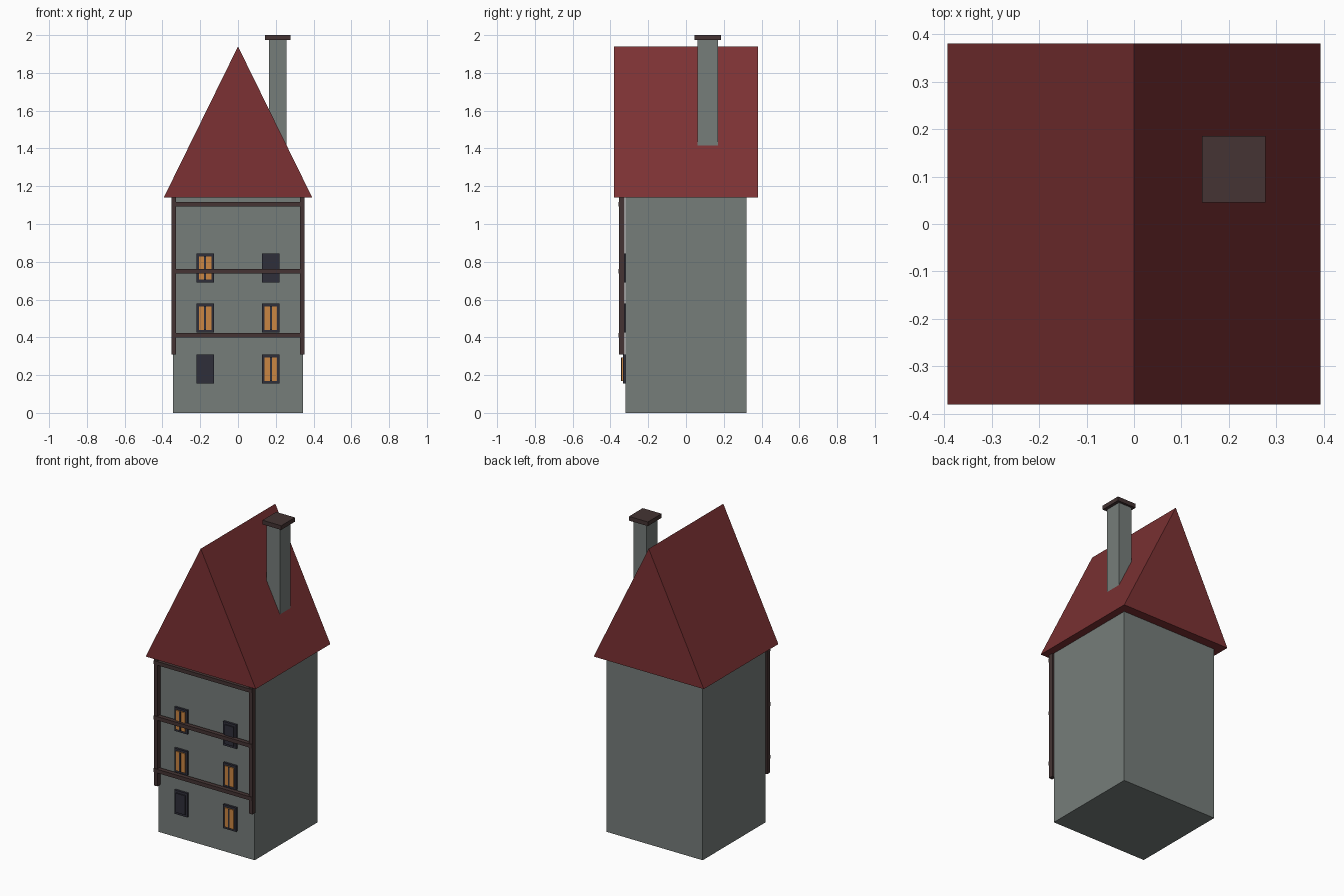
import bpy, bmesh

if "Cube" in bpy.data.objects:
    bpy.data.objects.remove(bpy.data.objects["Cube"])


def mat(name, r, g, b):
    m = bpy.data.materials.new(name)
    m.diffuse_color = (r, g, b, 1)
    m.use_nodes = True
    m.node_tree.nodes["Principled BSDF"].inputs["Base Color"].default_value = m.diffuse_color
    return m


PLASTER = mat("grey_plaster", 0.18, 0.205, 0.195)
ROOF = mat("red_roof", 0.2, 0.031, 0.033)
TIMBER = mat("dark_timber", 0.058, 0.034, 0.033)
FRAME = mat("window_dark", 0.028, 0.028, 0.042)
GLOW = mat("window_glow", 0.60, 0.24, 0.054)


def finish(name, bm, material):
    bmesh.ops.recalc_face_normals(bm, faces=bm.faces)
    me = bpy.data.meshes.new(name)
    bm.to_mesh(me)
    bm.free()
    me.materials.append(material)
    ob = bpy.data.objects.new(name, me)
    bpy.context.collection.objects.link(ob)
    return ob


def box(name, x, y, z, material):
    """Box from (min, max) pairs on each axis."""
    bm = bmesh.new()
    bmesh.ops.create_cube(bm, size=1)
    for v in bm.verts:
        v.co = [(a + b) / 2 + c * (b - a) for (a, b), c in zip((x, y, z), v.co)]
    return finish(name, bm, material)


# House body
box("walls", (-0.343, 0.343), (-0.32, 0.32), (0, 1.14), PLASTER)

# Gabled roof: triangle extruded front to back
bm = bmesh.new()
tri = bm.faces.new([bm.verts.new(p) for p in
                    ((-0.393, -0.38, 1.14), (0.393, -0.38, 1.14), (0, -0.38, 1.94))])
ext = bmesh.ops.extrude_face_region(bm, geom=[tri], use_keep_orig=True)
bmesh.ops.translate(bm, vec=(0, 0.76, 0),
                    verts=[e for e in ext["geom"] if isinstance(e, bmesh.types.BMVert)])
finish("roof", bm, ROOF)

# Chimney and cap
box("chimney", (0.163, 0.257), (0.06, 0.17), (1.35, 1.975), PLASTER)
box("chimney_cap", (0.143, 0.277), (0.045, 0.185), (1.973, 2.0), TIMBER)

# Timber framing on the front
for side, s in (("left", -1), ("right", 1)):
    box(f"post_{side}", sorted((s * 0.327, s * 0.351)), (-0.354, -0.325), (0.31, 1.14), TIMBER)
for i, z in enumerate((0.41, 0.75, 1.105)):
    box(f"beam_{i}", (-0.351, 0.351), (-0.358, -0.33), (z - 0.012, z + 0.012), TIMBER)

# Windows: frame plate, pane and mullion; two windows are unlit
for row, zc in enumerate((0.232, 0.502, 0.767)):
    for col, xc in enumerate((-0.174, 0.174)):
        n = f"{row}_{col}"
        lit = (row, col) not in ((0, 0), (2, 1))
        box(f"window_frame_{n}", (xc - 0.046, xc + 0.046), (-0.334, -0.318),
            (zc - 0.077, zc + 0.077), FRAME)
        box(f"window_pane_{n}", (xc - 0.033, xc + 0.033), (-0.341, -0.333),
            (zc - 0.062, zc + 0.062), GLOW if lit else FRAME)
        if lit:
            box(f"mullion_{n}", (xc - 0.005, xc + 0.005), (-0.344, -0.337),
                (zc - 0.062, zc + 0.062), FRAME)
